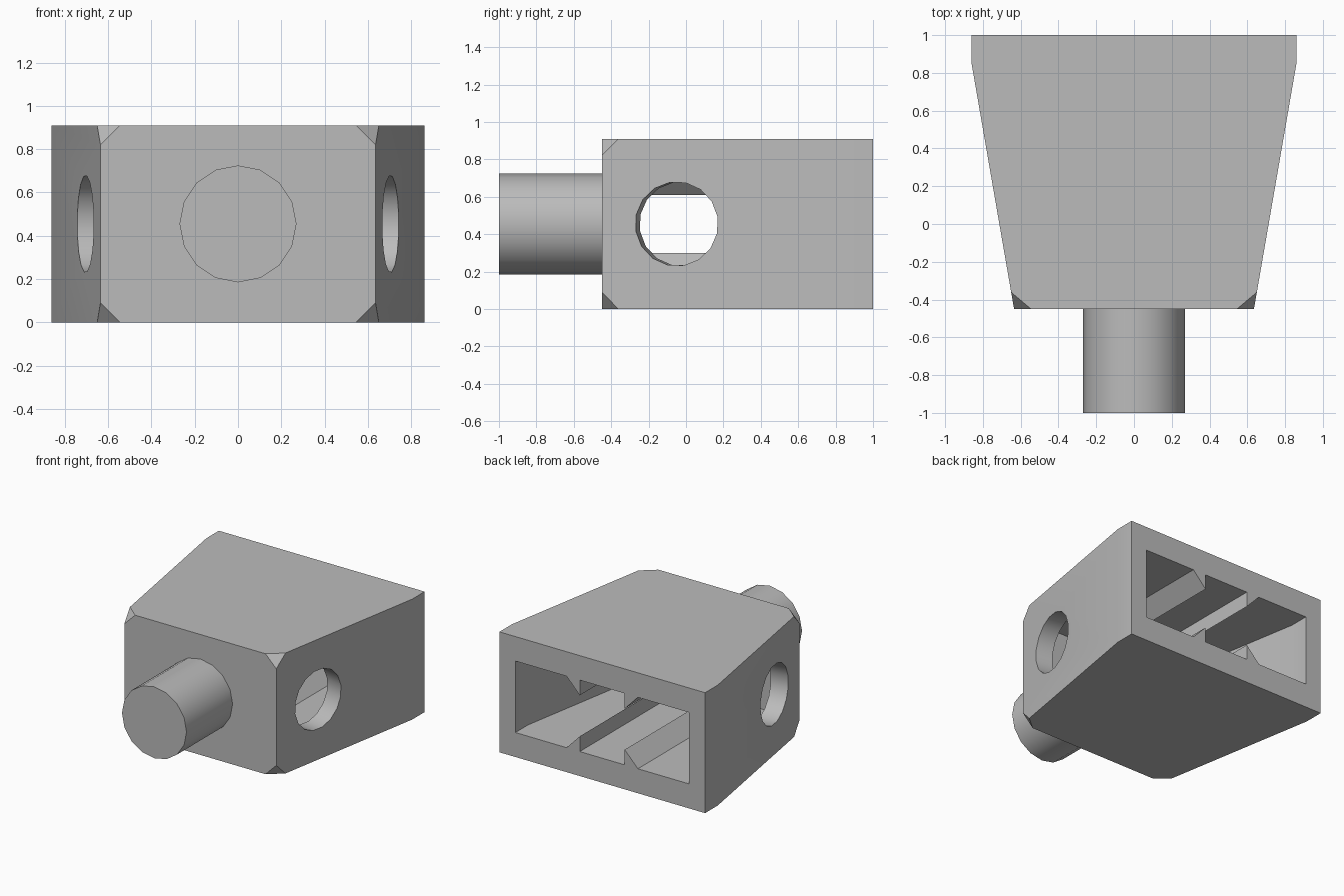
import bpy, bmesh, math
from mathutils import Matrix, Vector

cube = bpy.data.objects.get("Cube")
if cube:
    bpy.data.objects.remove(cube, do_unlink=True)

HEIGHT, MID = 0.91, 0.455
FRONT, BEND, BACK = -0.45, 0.85, 1.0
W_FRONT, W_BACK = 0.635, 0.86
SLOPE = (W_BACK - W_FRONT) / (BEND - FRONT)
WALL = 0.134

grey = bpy.data.materials.new("plain grey")
grey.use_nodes = True
grey.diffuse_color = (0.5, 0.5, 0.5, 1)
grey.node_tree.nodes["Principled BSDF"].inputs["Base Color"].default_value = (0.5, 0.5, 0.5, 1)


def half_width(y):
    return W_BACK - SLOPE * max(0, BEND - y)


def make_object(name, bm):
    bmesh.ops.recalc_face_normals(bm, faces=bm.faces[:])
    mesh = bpy.data.meshes.new(name)
    bm.to_mesh(mesh)
    bm.free()
    mesh.materials.append(grey)
    obj = bpy.data.objects.new(name, mesh)
    bpy.context.collection.objects.link(obj)
    return obj


def loft(rings):
    bm = bmesh.new()
    loops = [[bm.verts.new(p) for p in ring] for ring in rings]
    for a, b in zip(loops, loops[1:]):
        for i in range(len(a)):
            j = (i + 1) % len(a)
            bm.faces.new((a[i], a[j], b[j], b[i]))
    bm.faces.new(loops[0])
    bm.faces.new(loops[-1])
    return bm


def cylinder(name, radius, depth, centre, axis):
    bm = bmesh.new()
    turn = Vector((0, 0, 1)).rotation_difference(Vector(axis)).to_matrix().to_4x4()
    bmesh.ops.create_cone(bm, cap_ends=True, segments=16, radius1=radius, radius2=radius,
                          depth=depth, matrix=Matrix.Translation(centre) @ turn)
    return make_object(name, bm)


def select_only(obj):
    bpy.ops.object.select_all(action="DESELECT")
    obj.select_set(True)
    bpy.context.view_layer.objects.active = obj


def cut(obj, cutter):
    cutter.hide_render = True
    mod = obj.modifiers.new("cut", "BOOLEAN")
    mod.operation = "DIFFERENCE"
    mod.solver = "EXACT"
    mod.object = cutter
    select_only(obj)
    bpy.ops.object.modifier_apply(modifier=mod.name)
    bpy.data.objects.remove(cutter, do_unlink=True)


# Tapered housing with the four front corners clipped
outline = [(s * half_width(y), y) for s, ys in ((1, (FRONT, BEND, BACK)), (-1, (BACK, BEND, FRONT)))
           for y in ys]
bm = loft([[(x, y, z) for x, y in outline] for z in (0, HEIGHT)])
corners = [v for v in bm.verts if v.co.y < FRONT + 0.01]
bmesh.ops.bevel(bm, geom=corners, offset=0.09, segments=1, profile=0.5, affect="VERTICES")
housing = make_object("housing", bm)


# Cavity open at the back, leaving barbed rails on its floor and ceiling
def cavity_ring(y):
    side = half_width(y) - WALL
    quarter = [(side, 0.27), (0.298, 0.27), (0.188, 0.155), (0.188, 0.27)]
    top = quarter + [(-x, z) for x, z in reversed(quarter)]
    ring = top + [(x, -z) for x, z in reversed(top)]
    return [(x, y, MID + z) for x, z in ring]


cut(housing, make_object("cavity_cutter", loft([cavity_ring(y) for y in (-0.28, BEND, BACK + 0.1)])))

# Round holes square to the slanted side walls
for s in (1, -1):
    centre = (s * half_width(-0.05), -0.05, MID)
    cut(housing, cylinder("hole_cutter", 0.225, 0.4, centre, (s, -SLOPE, 0)))

# Solid pin on the front
pin = cylinder("front_pin", 0.27, 0.6, (0, -0.7, MID), (0, 1, 0))

for obj in (housing, pin):
    select_only(obj)
    bpy.ops.object.shade_smooth_by_angle(angle=math.radians(30))
